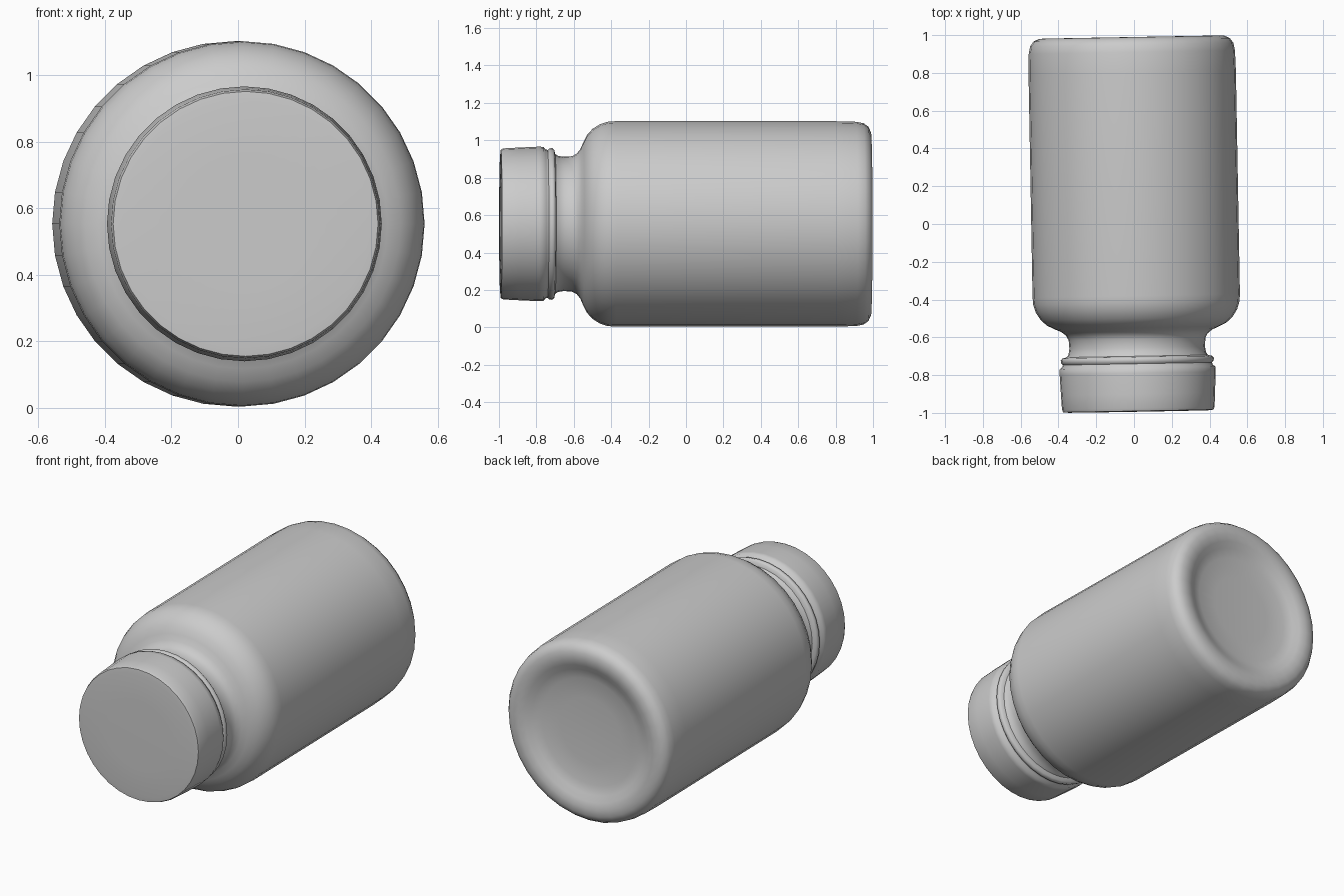
import bpy, bmesh
from math import radians, tau
from mathutils import Matrix, Vector

if "Cube" in bpy.data.objects:
    bpy.data.objects.remove(bpy.data.objects["Cube"])

SEGMENTS = 36
# The bottle lies along y with a very slight turn about z
PLACE = Matrix.Translation((0.005, 0, 0.553)) @ Matrix.Rotation(0.018, 4, 'Z')


def lathe(name, profile, angle):
    """Spin (radius, y) points around the y axis."""
    bm = bmesh.new()
    verts = [bm.verts.new((0, y, r)) for r, y in profile]
    edges = [bm.edges.new(pair) for pair in zip(verts, verts[1:])]
    bmesh.ops.spin(bm, geom=verts + edges, cent=(0, 0, 0), axis=(0, 1, 0),
                   angle=tau, steps=SEGMENTS, use_merge=True)
    bmesh.ops.remove_doubles(bm, verts=bm.verts, dist=1e-5)
    bmesh.ops.recalc_face_normals(bm, faces=bm.faces)
    # make sure the outermost ring faces away from the axis
    face = max(bm.faces, key=lambda f: Vector((f.calc_center_median().x, f.calc_center_median().z)).length)
    c = face.calc_center_median()
    if face.normal.dot(Vector((c.x, 0, c.z))) < 0:
        bmesh.ops.reverse_faces(bm, faces=bm.faces)
    bm.transform(PLACE)
    mesh = bpy.data.meshes.new(name)
    bm.to_mesh(mesh)
    bm.free()
    ob = bpy.data.objects.new(name, mesh)
    bpy.context.collection.objects.link(ob)
    bpy.ops.object.select_all(action='DESELECT')
    ob.select_set(True)
    bpy.context.view_layer.objects.active = ob
    bpy.ops.object.shade_smooth_by_angle(angle=radians(angle))
    return ob


# Bottle: recessed base, rounded heel, straight wall, shoulder, waist of the neck
lathe("bottle_body", [
    (0, 0.935), (0.20, 0.937), (0.32, 0.945), (0.375, 0.96), (0.41, 0.98),
    (0.45, 0.99), (0.49, 0.989), (0.52, 0.975), (0.538, 0.95), (0.546, 0.91),
    (0.549, 0.80), (0.549, -0.38), (0.546, -0.42), (0.533, -0.46),
    (0.508, -0.50), (0.475, -0.53), (0.435, -0.55), (0.40, -0.565),
    (0.375, -0.585), (0.362, -0.61), (0.359, -0.655), (0.364, -0.685),
    (0.378, -0.705), (0.385, -0.72),
], 60)

# Cap: tamper ring bead, groove, slightly tapered skirt and flat top
lathe("screw_cap", [
    (0.375, -0.70), (0.397, -0.705), (0.406, -0.716), (0.403, -0.732),
    (0.395, -0.74), (0.399, -0.752), (0.412, -0.762), (0.413, -0.79),
    (0.408, -0.90), (0.404, -0.975), (0.398, -0.99), (0.37, -0.993),
    (0.20, -0.994), (0, -0.994),
], 60)
